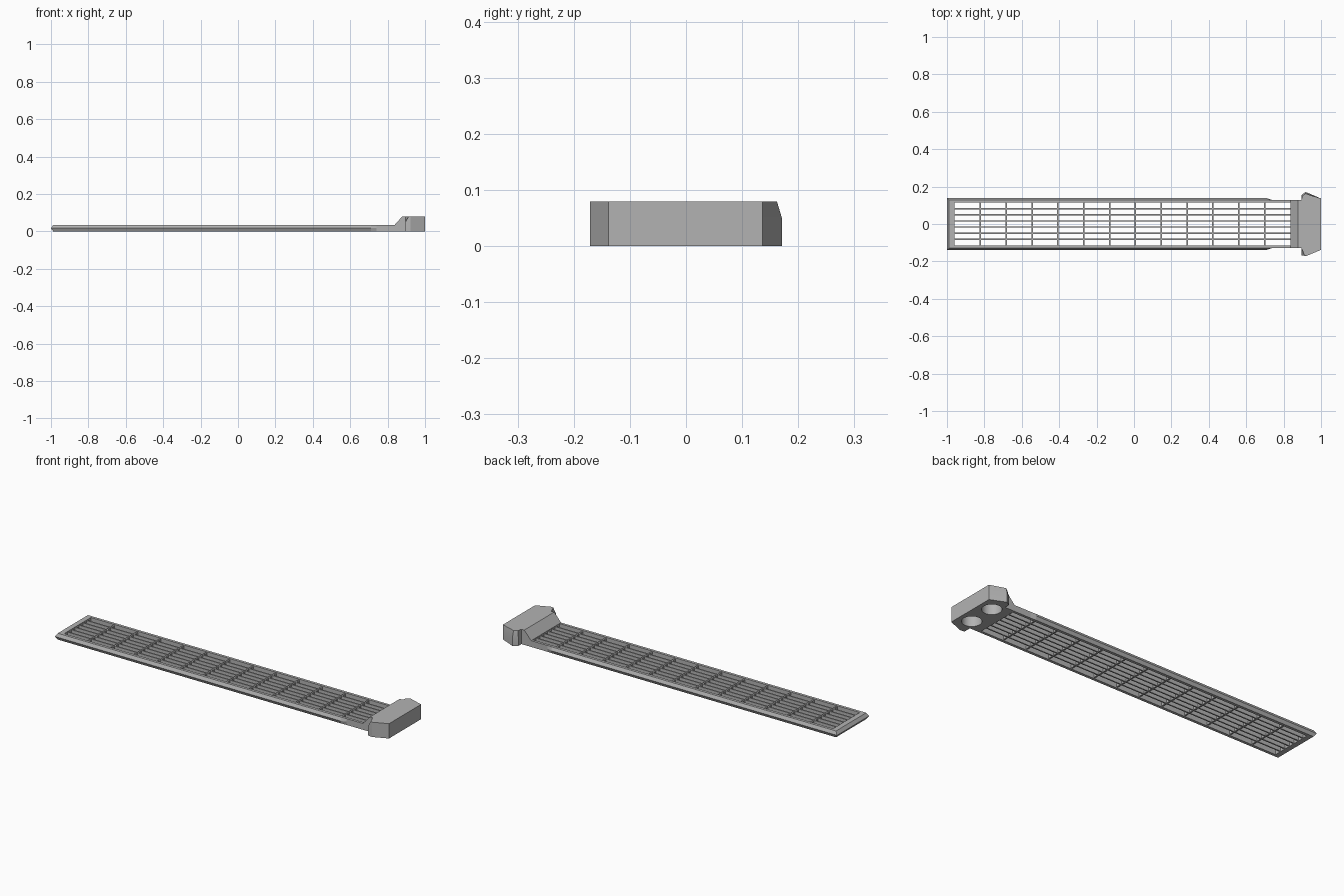
import bpy, bmesh
from mathutils import Matrix

cube = bpy.data.objects.get("Cube")
if cube:
    bpy.data.objects.remove(cube, do_unlink=True)

grey = bpy.data.materials.new("plain grey")
grey.use_nodes = True
colour = (0.45, 0.45, 0.45, 1)
grey.diffuse_color = colour
grey.node_tree.nodes["Principled BSDF"].inputs["Base Color"].default_value = colour


def finish(name, bm):
    bmesh.ops.recalc_face_normals(bm, faces=bm.faces)
    mesh = bpy.data.meshes.new(name)
    bm.to_mesh(mesh)
    bm.free()
    mesh.materials.append(grey)
    obj = bpy.data.objects.new(name, mesh)
    bpy.context.collection.objects.link(obj)
    return obj


def loft(name, rings, closed=False):
    """Join equal loops of points; closed joins last to first, else ends are capped."""
    bm = bmesh.new()
    loops = [[bm.verts.new(p) for p in ring] for ring in rings]
    pairs = list(zip(loops, loops[1:]))
    if closed:
        pairs.append((loops[-1], loops[0]))
    else:
        bm.faces.new(loops[0])
        bm.faces.new(loops[-1])
    for a, b in pairs:
        for i in range(len(a)):
            j = (i + 1) % len(a)
            bm.faces.new((a[i], a[j], b[j], b[i]))
    return finish(name, bm)


def add_box(bm, lo, hi):
    size = [b - a for a, b in zip(lo, hi)]
    mid = [(a + b) / 2 for a, b in zip(lo, hi)]
    bmesh.ops.create_cube(bm, size=1, matrix=Matrix.Translation(mid) @ Matrix.Diagonal((*size, 1)))


TOP = 0.034            # frame height
X0, X1, W = -0.96, 0.837, 0.114   # opening


# Frame with a pointed outer lip that stops short of the head
def outline(left, lip, z, neck=0.128, right=0.85):
    half = [(left, lip), (0.71, lip), (0.74, neck), (right, neck)]
    return [(x, -y, z) for x, y in half] + [(x, y, z) for x, y in reversed(half)]


loft("frame", [
    outline(-0.988, 0.129, 0),
    outline(-1, 0.138, 0.017),
    outline(-0.988, 0.129, TOP),
    outline(X0, W, TOP, W, X1),
    outline(X0, W, 0, W, X1)], closed=True)

# Grille of long slats and cross bars
bm = bmesh.new()
for i in range(1, 7):
    y = -W + 2 * W * i / 7
    add_box(bm, (X0 - 0.005, y - 0.0035, 0.003), (X1 + 0.005, y + 0.0035, TOP - 0.003))
finish("long_slats", bm)

bm = bmesh.new()
for i in range(1, 13):
    x = X0 + (X1 - X0) * i / 13
    add_box(bm, (x - 0.004, -W - 0.005, 0.005), (x + 0.004, W + 0.005, TOP - 0.005))
finish("cross_bars", bm)

# Head with two side ears, their upper corners cut back
base = [(0.895, -0.128), (0.895, -0.168), (0.922, -0.171), (1, -0.138),
        (1, 0.136), (0.918, 0.171), (0.895, 0.155), (0.895, 0.128)]
crown = list(base)
crown[1], crown[5], crown[6] = (0.912, -0.168), (0.918, 0.162), (0.9, 0.15)
head = loft("head", [[(x, y, z) for x, y in ring]
                     for ring, z in ((base, 0), (base, 0.05), (crown, 0.08))])

# Sloped neck between grille and head
slope = [(X1, 0), (0.93, 0), (0.93, 0.08), (0.878, 0.08), (X1, TOP)]
neck = loft("neck", [[(x, y, z) for x, z in slope] for y in (-0.128, 0.128)])

# Two round sockets in the underside
bm = bmesh.new()
for side in (-1, 1):
    bmesh.ops.create_cone(bm, cap_ends=True, segments=40, radius1=0.048, radius2=0.048,
                          depth=0.13, matrix=Matrix.Translation((0.93, side * 0.073, 0)))
sockets = finish("socket_cutter", bm)

bpy.context.view_layer.objects.active = head
for tool, operation in ((neck, "UNION"), (sockets, "DIFFERENCE")):
    mod = head.modifiers.new(operation.title(), "BOOLEAN")
    mod.object, mod.operation, mod.solver = tool, operation, "EXACT"
    bpy.ops.object.modifier_apply(modifier=mod.name)
    bpy.data.objects.remove(tool, do_unlink=True)

bpy.ops.object.select_all(action="DESELECT")
head.select_set(True)
bpy.ops.object.shade_smooth_by_angle(angle=0.4)
